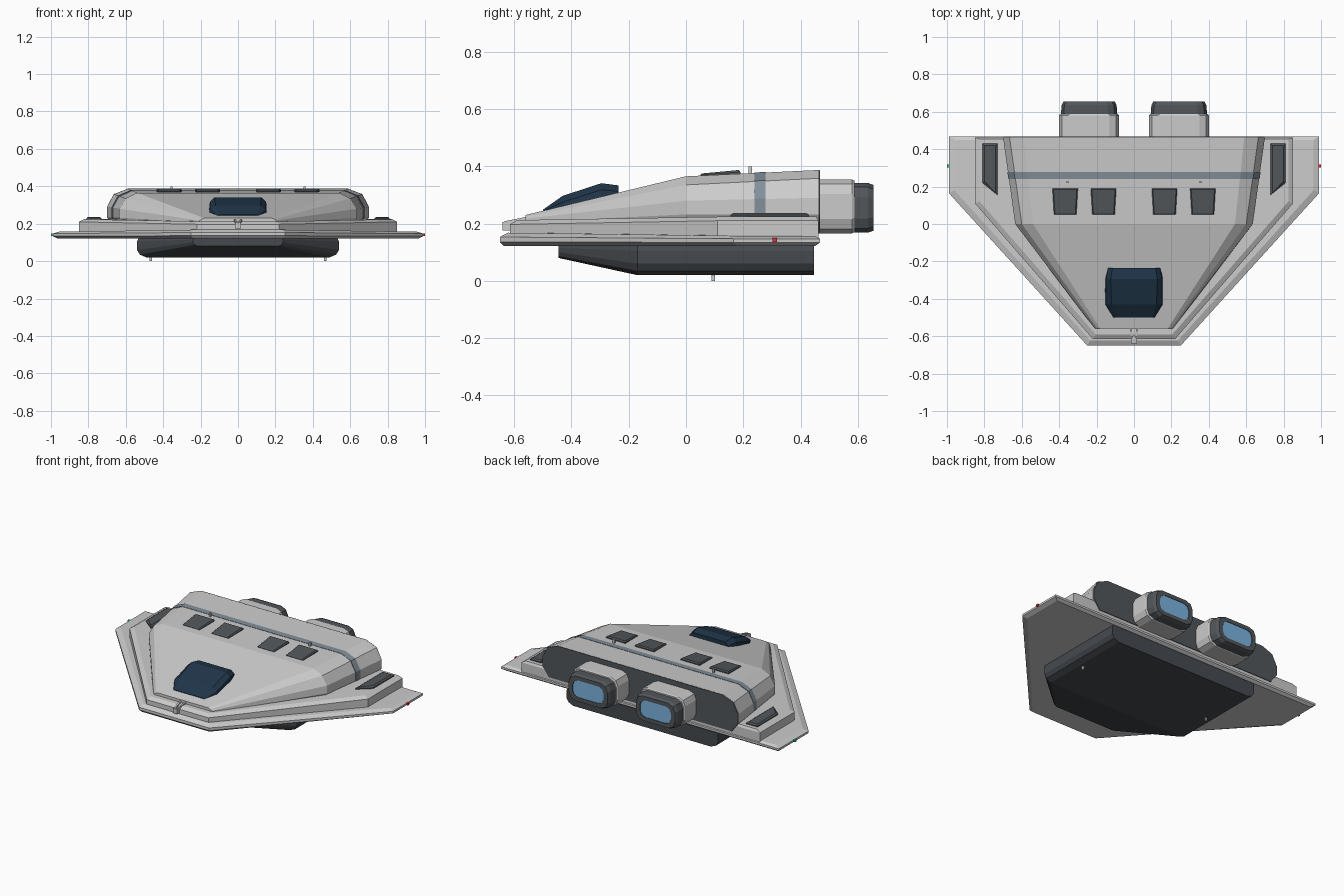
import bpy, bmesh

if "Cube" in bpy.data.objects:
    bpy.data.objects.remove(bpy.data.objects["Cube"])


def mat(name, r, g, b):
    m = bpy.data.materials.new(name)
    m.diffuse_color = (r, g, b, 1)
    m.use_nodes = True
    m.node_tree.nodes["Principled BSDF"].inputs["Base Color"].default_value = m.diffuse_color
    return m


DARK = mat("dark_grey", .085, .095, .105)
BELLY = mat("belly_grey", .06, .068, .078)
NAVY = mat("navy_glass", .014, .035, .065)
STRIPE = mat("blue_grey", .22, .27, .32)
GLOW = mat("engine_blue", .2, .45, .75)
RED = mat("red", .8, .03, .03)
GREEN = mat("green", .05, .5, .25)


def loft(name, rings, material=None):
    """Skin closed rings of 3D points and cap both ends."""
    bm = bmesh.new()
    loops = [[bm.verts.new(p) for p in ring] for ring in rings]
    n = len(loops[0])
    for a, b in zip(loops, loops[1:]):
        for i in range(n):
            j = (i + 1) % n
            bm.faces.new((a[i], a[j], b[j], b[i]))
    bm.faces.new(loops[0])
    bm.faces.new(loops[-1][::-1])
    bmesh.ops.recalc_face_normals(bm, faces=bm.faces)
    me = bpy.data.meshes.new(name)
    bm.to_mesh(me)
    bm.free()
    ob = bpy.data.objects.new(name, me)
    bpy.context.collection.objects.link(ob)
    if material:
        me.materials.append(material)
    return ob


def section(y, half):
    """Cross-section at y, mirrored from its right half."""
    return [(x, y, z) for x, z in half] + [(-x, y, z) for x, z in reversed(half)]


def deck(nose_x, nose_y, wing_x, wing_y, back_y, nose_z, wing_z):
    """Hexagonal wing outline, mirrored."""
    half = [(nose_x, nose_y, nose_z), (wing_x, wing_y, wing_z), (wing_x, back_y, wing_z)]
    return half + [(-x, y, z) for x, y, z in reversed(half)]


def chamfered(cx, y, cz, hx, hz, c):
    """Rounded rectangle in the xz plane with two-step corners."""
    q = [(hx, hz - c), (hx - .3 * c, hz - .3 * c), (hx - c, hz)]
    q += [(-x, z) for x, z in reversed(q)]
    q += [(-x, -z) for x, z in q]
    return [(cx + x, y, cz + z) for x, z in q]


def box(name, c, s, material=None):
    ring = [(-1, -1), (1, -1), (1, 1), (-1, 1)]
    return loft(name, [[(c[0] + u * s[0] / 2, c[1] + v * s[1] / 2, c[2] + w * s[2] / 2)
                        for u, v in ring] for w in (-1, 1)], material)


# wing plate and raised second deck
loft("wing_plate", [
    deck(.24, -.635, .965, .18, .45, .121, .121),
    deck(.25, -.65, .99, .165, .468, .136, .134),
    deck(.25, -.65, .99, .165, .468, .153, .147),
    deck(.235, -.622, .96, .18, .45, .168, .157)])
loft("upper_deck", [
    deck(.22, -.615, .85, .11, .462, .15, .15),
    deck(.22, -.615, .85, .11, .462, .197, .21),
    deck(.205, -.59, .825, .12, .455, .212, .224)])

# main hull
nose = [(.18, .23), (.195, .224), (.205, .217), (.21, .205), (.2, .17)]
mid = [(.54, .365), (.60, .335), (.635, .28), (.635, .232), (.60, .17)]
rear = [(.59, .387), (.665, .358), (.70, .29), (.70, .232), (.655, .17)]
loft("main_hull", [section(-.56, nose), section(0, mid), section(.463, rear)])
loft("hull_back_plate", [section(.46, rear), section(.467, [(x * .995, z - .001) for x, z in rear])], DARK)


def on_hull(y):
    t = y / .463
    return [((a + (c - a) * t) * 1.004, b + (d - b) * t + .002)
            for (a, b), (c, d) in zip(mid, rear)]


loft("hull_stripe", [section(y, on_hull(y)) for y in (.24, .278)], STRIPE)

# belly
belly = [(.53, .125), (.54, .105), (.54, .06), (.525, .035), (.49, .02)]
front = [(.235, .125), (.24, .115), (.24, .10), (.232, .087), (.215, .08)]
loft("belly", [section(-.445, front), section(-.17, belly), section(.447, belly)], BELLY)

# canopy
loft("canopy", [
    section(-.50, [(.10, .248), (.11, .243), (.115, .225)]),
    section(-.43, [(.12, .297), (.15, .275), (.158, .235)]),
    section(-.295, [(.125, .341), (.15, .318), (.158, .26)]),
    section(-.235, [(.115, .333), (.138, .312), (.148, .28)])], NAVY)

# nose sensor fork
box("nose_sensor", (0, -.615, .19), (.03, .05, .03))
for s in (-1, 1):
    loft("nose_prong", [[(s * x0, y, .19), (s * x1, y, .19), (s * x1, y, z), (s * x0, y, z)]
                        for y, x0, x1, z in ((-.55, .014, .024, .225), (-.635, .002, .012, .208))])

for s, side in ((-1, "left"), (1, "right")):
    # engine housing, nozzle and glow
    cx = s * .24
    loft(side + "_engine", [chamfered(cx, y, .26, hx, hz, .05) for y, hx, hz in
                            ((.40, .16, .094), (.58, .16, .094), (.588, .155, .09))])
    loft(side + "_nozzle", [chamfered(cx, y, .255, hx, hz, c) for y, hx, hz, c in
                            ((.57, .152, .087, .05), (.635, .147, .087, .05), (.654, .138, .08, .048),
                             (.654, .11, .055, .036), (.645, .108, .053, .036))], DARK)
    loft(side + "_engine_glow", [chamfered(cx, y, .255, .109, .054, .036)
                                 for y in (.64, .652)], GLOW)
    # roof hatches
    for x in (.163, .368):
        loft(side + "_roof_hatch", [
            [(s * (x + u * (w - e)), y, z) for u, w, y, z in
             ((-1, .06, .05 + e, z0), (1, .06, .05 + e, z0),
              (1, .068, .19 - e, z1), (-1, .068, .19 - e, z1))]
            for e, z0, z1 in ((0, .355, .36), (0, .370, .380), (.006, .375, .387))], DARK)
    # wing vents
    loft(side + "_wing_vent", [
        [(s * x, y, z) for x, y in ((.73 + e, .155 + e), (.81 - e, .22 + e),
                                    (.81 - e, .43 - e), (.73 + e, .43 - e))]
        for e, z in ((0, .215), (0, .23), (.01, .237))], DARK)
    # tip lights, roof antenna and belly pin
    box(side + "_tip_light", (s * .992, .31, .142), (.016, .016, .014), RED if s > 0 else GREEN)
    box(side + "_antenna", (s * .355, .225, .385), (.012, .012, .03))
    box(side + "_belly_pin", (s * .467, .095, .015), (.012, .012, .03))
